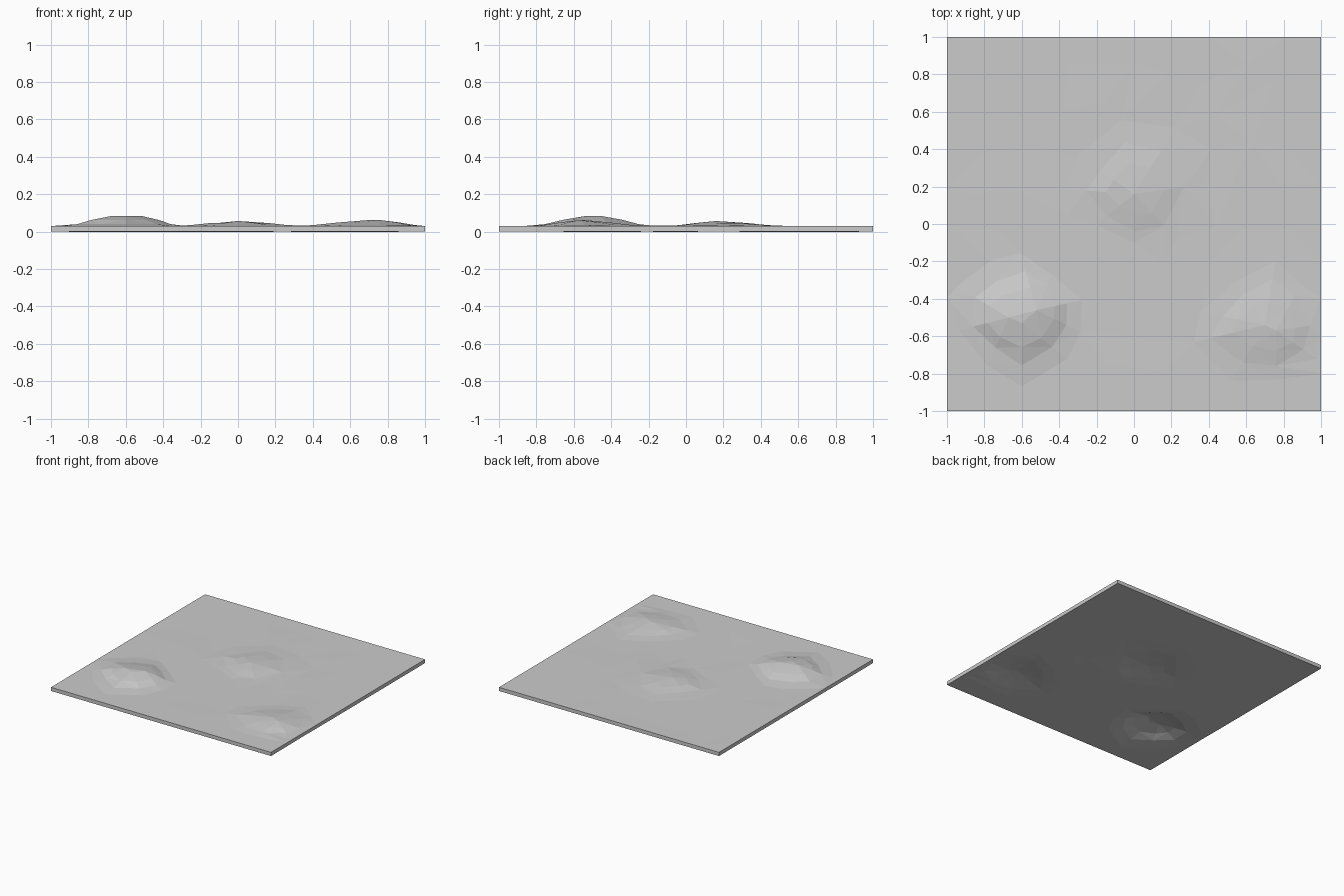
import bpy
import bmesh
import random
from mathutils import Vector
from mathutils.geometry import delaunay_2d_cdt

random.seed(4)
SHEET = 0.03  # thickness of the ground sheet

cube = bpy.data.objects.get("Cube")
if cube:
    bpy.data.objects.remove(cube, do_unlink=True)


def make_material(name, value):
    mat = bpy.data.materials.new(name)
    mat.use_nodes = True
    colour = (value, value, value, 1)
    mat.diffuse_color = colour
    mat.node_tree.nodes["Principled BSDF"].inputs["Base Color"].default_value = colour
    return mat


def mound(summit, height, outline, shape):
    """Rings of points between a foot outline and its nearest summit point."""
    points = [Vector((x, y, SHEET + height)) for x, y in summit]
    for x, y in outline:
        foot = Vector((x, y, SHEET))
        top = min(points[:len(summit)], key=lambda p: (p.xy - foot.xy).length)
        for reach, rise in shape:
            p = top.lerp(foot, reach * random.uniform(0.93, 1.07))
            p.z = SHEET + height * rise
            if abs(p.x) < 0.98 and abs(p.y) < 0.98:
                points.append(p)
    return points


# Mounds: a tall ridge at front right, two lower hills
shape = [(0.55, 0.6), (0.95, 0.18), (1.4, 0)]
mounds = [
    mound([(-0.67, -0.5), (-0.52, -0.46), (-0.6, -0.53)], 0.055,
          [(-0.87, -0.38), (-0.74, -0.28), (-0.58, -0.25), (-0.46, -0.32),
           (-0.34, -0.42), (-0.36, -0.54), (-0.42, -0.67), (-0.6, -0.76),
           (-0.75, -0.68), (-0.87, -0.55)], shape),
    mound([(0, 0.16)], 0.027,
          [(-0.2, 0.3), (-0.05, 0.45), (0.15, 0.4), (0.28, 0.2),
           (0.17, -0.02), (0, -0.04), (-0.15, 0.04), (-0.27, 0.18)], shape),
    mound([(0.7, -0.54), (0.76, -0.57)], 0.032,
          [(0.45, -0.49), (0.58, -0.37), (0.74, -0.29), (0.86, -0.38),
           (0.96, -0.54), (0.92, -0.68), (0.76, -0.77), (0.58, -0.74),
           (0.41, -0.61)], shape),
]
points = [p for group in mounds for p in group]

# Nearly flat ground: loose scatter away from the mounds, straight borders
steps = 10
for i in range(steps + 1):
    for j in range(steps + 1):
        p = Vector((2 * i / steps - 1, 2 * j / steps - 1, SHEET))
        border = i in (0, steps) or j in (0, steps)
        if not border:
            p += Vector([random.uniform(-0.06, 0.06) for axis in "xy"] + [0])
            p.z += random.uniform(-0.001, 0.001)
        if border or all((p.xy - q.xy).length > 0.13 for q in points):
            points.append(p)

# Triangulate the points into one faceted surface
flat, _, triangles, origins, _, _ = delaunay_2d_cdt(
    [p.xy for p in points], [], [], 0, 0.0001)
bm = bmesh.new()
verts = [bm.verts.new((co.x, co.y, points[source[0]].z))
         for co, source in zip(flat, origins)]
for tri in triangles:
    face = bm.faces.new([verts[k] for k in tri])
    face.normal_update()
    if face.normal.z < 0:
        face.normal_flip()
mesh = bpy.data.meshes.new("ground")
bm.to_mesh(mesh)
bm.free()
mesh.materials.append(make_material("stone grey", 0.6))
ground = bpy.data.objects.new("ground", mesh)
bpy.context.collection.objects.link(ground)

# Thicken downwards so that the underside follows the mounds
solid = ground.modifiers.new("thickness", "SOLIDIFY")
solid.thickness = SHEET
solid.offset = -1
